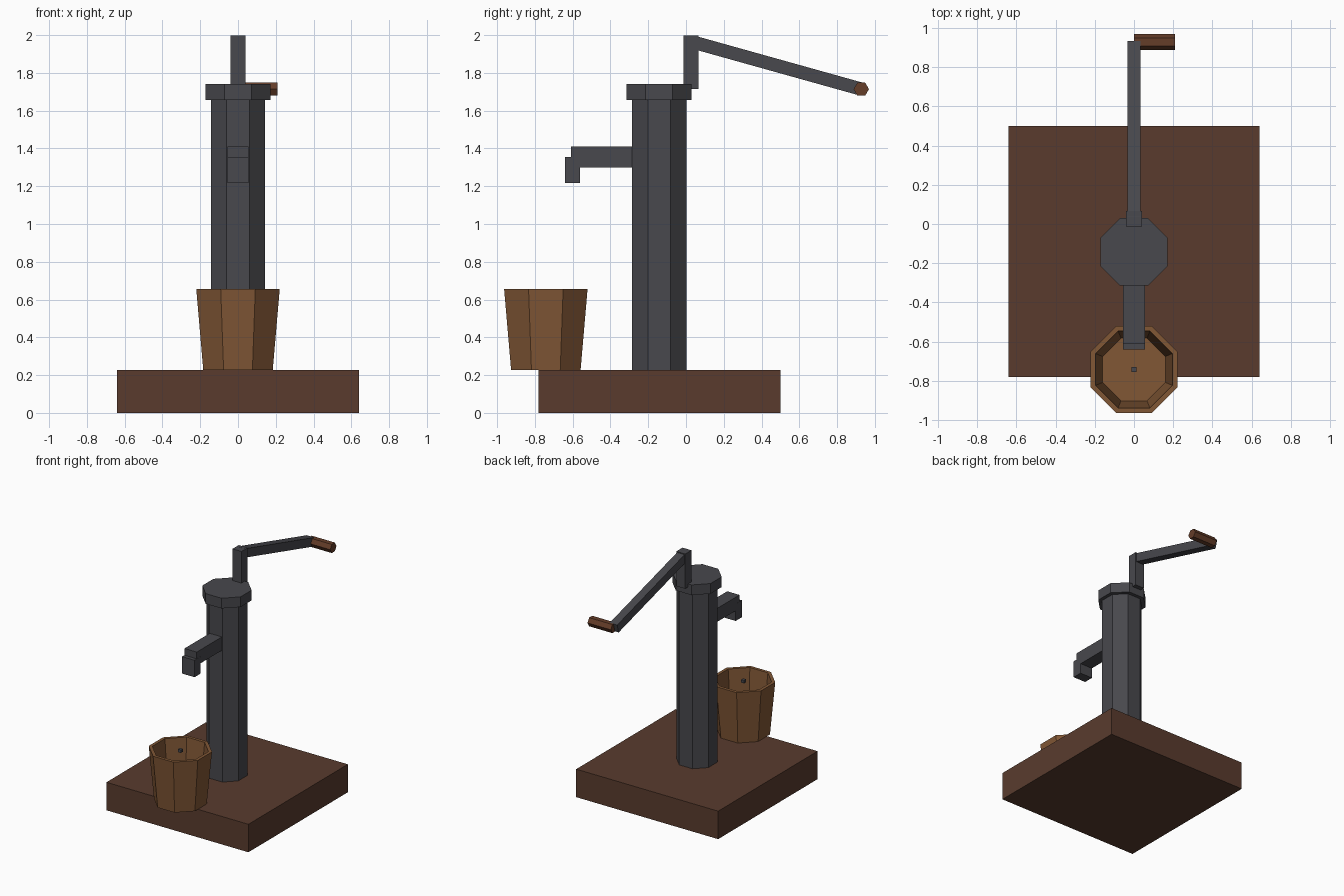
import bpy, bmesh, math
from mathutils import Vector, Matrix

old = bpy.data.objects.get("Cube")
if old:
    bpy.data.objects.remove(old, do_unlink=True)


def material(name, rgb):
    m = bpy.data.materials.new(name)
    m.use_nodes = True
    m.diffuse_color = (*rgb, 1)
    bsdf = next(n for n in m.node_tree.nodes if n.type == 'BSDF_PRINCIPLED')
    bsdf.inputs["Base Color"].default_value = (*rgb, 1)
    return m


iron = material("dark iron", (0.065, 0.065, 0.074))
dark_wood = material("dark wood", (0.1, 0.044, 0.027))
bucket_wood = material("bucket wood", (0.22, 0.095, 0.036))
grip_wood = material("grip wood", (0.13, 0.047, 0.022))


def finish(name, bm, mat):
    bmesh.ops.recalc_face_normals(bm, faces=bm.faces)
    mesh = bpy.data.meshes.new(name)
    bm.to_mesh(mesh)
    bm.free()
    mesh.materials.append(mat)
    ob = bpy.data.objects.new(name, mesh)
    bpy.context.collection.objects.link(ob)
    return ob


def box(name, mat, low, high):
    low, high = Vector(low), Vector(high)
    bm = bmesh.new()
    bmesh.ops.create_cube(bm, size=1, matrix=Matrix.Translation((low + high) / 2)
                          @ Matrix.Diagonal((*(high - low), 1)))
    return finish(name, bm, mat)


def lathe(name, mat, centre, profile, sides=8):
    """Stack of polygons, given as (flat-side radius, height), capped at both ends."""
    bm = bmesh.new()
    rings = []
    for apothem, z in profile:
        r = apothem / math.cos(math.pi / sides)
        angles = [2 * math.pi * (i + 0.5) / sides for i in range(sides)]
        rings.append([bm.verts.new((r * math.cos(a), r * math.sin(a), z)) for a in angles])
    for a, b in zip(rings, rings[1:]):
        for i in range(sides):
            j = (i + 1) % sides
            bm.faces.new((a[i], a[j], b[j], b[i]))
    bm.faces.new(rings[0])
    bm.faces.new(rings[-1])
    ob = finish(name, bm, mat)
    ob.location = centre
    return ob


# Platform
box("platform", dark_wood, (-0.64, -0.78, 0), (0.64, 0.5, 0.228))

# Pump body and cap
lathe("pump_column", iron, (0, -0.142, 0), [(0.144, 0.22), (0.144, 1.67)])
lathe("pump_cap", iron, (0, -0.142, 0), [(0.172, 1.657), (0.172, 1.74)])

# Spout
box("spout_arm", iron, (-0.055, -0.61, 1.3), (0.055, -0.2, 1.41))
box("spout_nozzle", iron, (-0.056, -0.64, 1.217), (0.056, -0.56, 1.355))

# Handle: post, sloping lever and cross grip
box("handle_post", iron, (-0.04, -0.013, 1.715), (0.04, 0.067, 1.998))
start, end = Vector((0, 0.03, 1.965)), Vector((0, 0.925, 1.715))
along = end - start
lever = box("handle_lever", iron, (-0.034, 0, -0.035), (0.034, along.length, 0.035))
lever.location = start
lever.rotation_euler.x = math.atan2(along.z, along.y)
grip = lathe("handle_grip", grip_wood, (0, 0.928, 1.714), [(0.035, 0), (0.035, 0.21)], 6)
grip.rotation_euler.y = math.pi / 2
grip.rotation_euler.x = 0

# Bucket with a hollow inside, and the drop hanging at its mouth
lathe("bucket", bucket_wood, (0, -0.742, 0),
      [(0.184, 0.228), (0.221, 0.657), (0.196, 0.657), (0.16, 0.25)])
box("bucket_drop", iron, (-0.013, -0.755, 0.632), (0.013, -0.729, 0.656))
